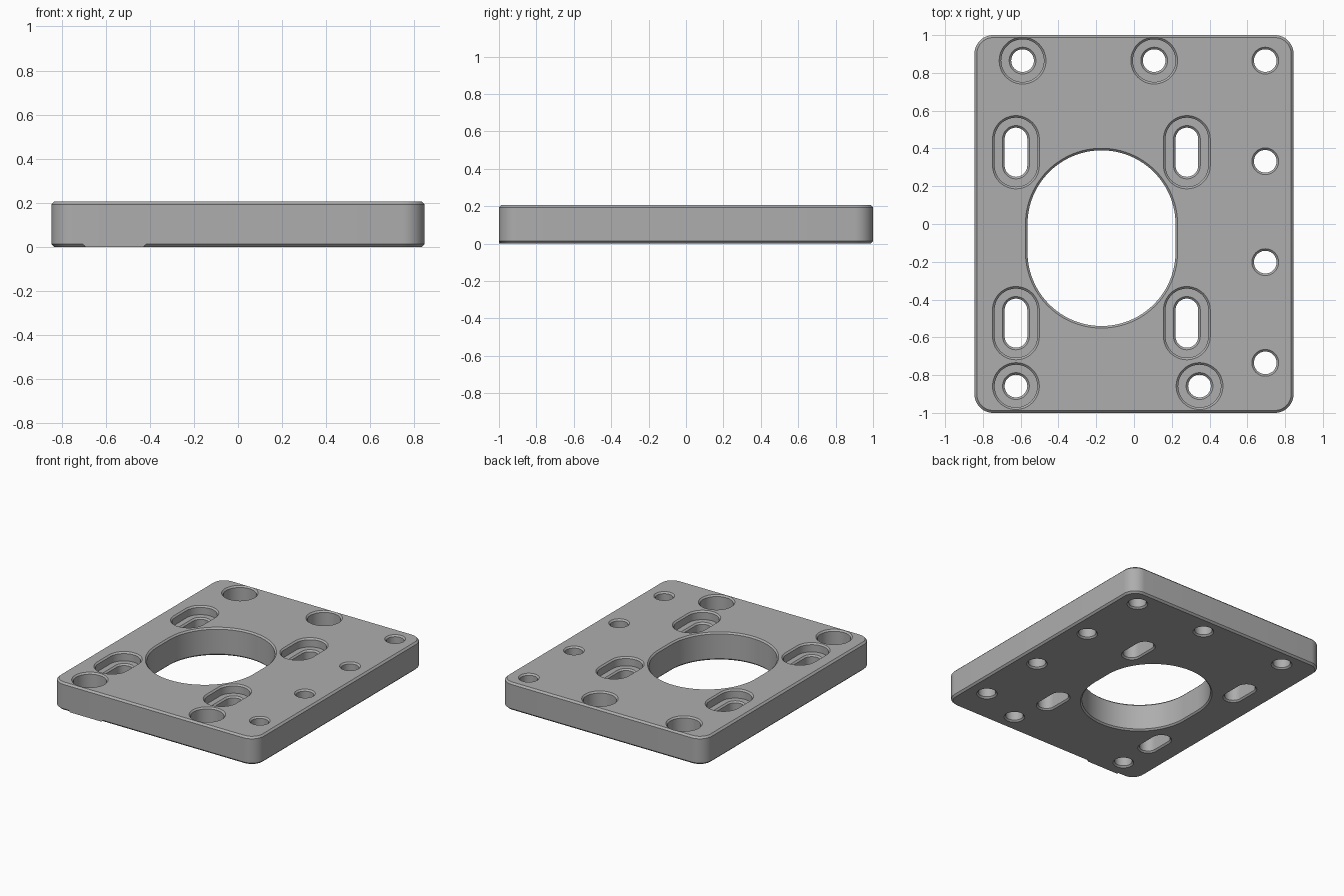
import bpy, bmesh, math

cube = bpy.data.objects.get("Cube")
if cube:
    bpy.data.objects.remove(cube, do_unlink=True)

HALF_X, HALF_Y, TOP = 0.845, 1.0, 0.207
CHAMFER = 0.013
OVER = 0.05     # how far cutters reach past the plate

metal = bpy.data.materials.new("grey metal")
metal.use_nodes = True
grey = (0.42, 0.42, 0.42, 1)
metal.diffuse_color = grey
metal.node_tree.nodes["Principled BSDF"].inputs["Base Color"].default_value = grey


def outline(radius, hx, hy, steps):
    """Rounded rectangle: four corner arcs around a core of half size hx, hy."""
    pts = []
    for q, (sx, sy) in enumerate(((1, 1), (-1, 1), (-1, -1), (1, -1))):
        for i in range(steps + 1):
            a = math.pi / 2 * (q + i / steps)
            pts.append((sx * hx + radius * math.cos(a), sy * hy + radius * math.sin(a)))
    return pts


def loft(name, x, y, profile, hx=0, hy=0, steps=12):
    """Stack rounded outlines (radius, height) into a closed solid."""
    bm = bmesh.new()
    rings = [[bm.verts.new((x + px, y + py, z)) for px, py in outline(r, hx, hy, steps)]
             for r, z in profile]
    for low, high in zip(rings, rings[1:]):
        for i in range(len(low)):
            j = (i + 1) % len(low)
            bm.faces.new((low[i], low[j], high[j], high[i]))
    bm.faces.new(rings[0][::-1])
    bm.faces.new(rings[-1])
    bmesh.ops.remove_doubles(bm, verts=bm.verts, dist=1e-5)
    bmesh.ops.recalc_face_normals(bm, faces=bm.faces)
    mesh = bpy.data.meshes.new(name)
    bm.to_mesh(mesh)
    bm.free()
    obj = bpy.data.objects.new(name, mesh)
    bpy.context.collection.objects.link(obj)
    mesh.materials.append(metal)
    return obj


def hole_profile(r, c, bore=None, depth=0):
    """Through hole chamfered at both ends, with an optional wider counterbore."""
    p = [(r + c + OVER, -OVER), (r, c)]
    floor = TOP - depth
    p += [(r, floor - c), (r + c, floor)]
    if bore:
        p += [(bore, floor), (bore, TOP - c)]
        r = bore
    return p + [(r + c + OVER, TOP + OVER)]


# Plate with rounded corners and chamfered rims
R = 0.1
plate = loft("mounting_plate", 0, 0,
             [(R - CHAMFER, 0), (R, CHAMFER), (R, TOP - CHAMFER), (R - CHAMFER, TOP)],
             HALF_X - R, HALF_Y - R)

# Unchamfered stretch of the lower front rim
bm = bmesh.new()
bm.from_mesh(plate.data)
left, right, y = -0.69, -0.43, -HALF_Y
ends = [[bm.verts.new(p) for p in ((x, y, 0), (x + s, y, CHAMFER), (x, y + CHAMFER, 0))]
        for x, s in ((left, -CHAMFER), (right, CHAMFER))]
a, b = ends
wedge = [bm.faces.new(f) for f in (a, b[::-1], (a[0], b[0], b[1], a[1]),
                                   (a[1], b[1], b[2], a[2]), (a[2], b[2], b[0], a[0]))]
bmesh.ops.recalc_face_normals(bm, faces=wedge)
rim = bmesh.new()
rim_mesh = bpy.data.meshes.new("front_rim_land")
copies = {v: rim.verts.new(v.co) for v in a + b}
for f in wedge:
    rim.faces.new([copies[v] for v in f.verts])
rim.to_mesh(rim_mesh)
rim.free()
bm.free()
rim_mesh.materials.append(metal)
bpy.context.collection.objects.link(bpy.data.objects.new("front_rim_land", rim_mesh))

# Cutters: central opening, counterbored slots and holes, plain holes
cutters = [loft("opening_cutter", -0.172, -0.075, hole_profile(0.392, 0.011), hy=0.073, steps=24)]
for x in (-0.625, 0.28):
    for y in (0.38, -0.525):
        cutters.append(loft("slot_cutter", x, y, hole_profile(0.06, 0.011, 0.113, 0.065), hy=0.07))
for x, y in ((-0.59, 0.865), (0.107, 0.865), (-0.625, -0.858), (0.347, -0.858)):
    cutters.append(loft("bore_cutter", x, y, hole_profile(0.06, 0.011, 0.113, 0.12)))
for y in (0.865, 0.332, -0.202, -0.735):
    cutters.append(loft("hole_cutter", 0.695, y, hole_profile(0.06, 0.011)))

# Cut each opening, then drop its cutter
bpy.ops.object.select_all(action="DESELECT")
bpy.context.view_layer.objects.active = plate
plate.select_set(True)
for cutter in cutters:
    mod = plate.modifiers.new("cut", "BOOLEAN")
    mod.operation = "DIFFERENCE"
    mod.solver = "EXACT"
    mod.object = cutter
    bpy.ops.object.modifier_apply(modifier=mod.name)
    bpy.data.objects.remove(cutter, do_unlink=True)

bpy.ops.object.shade_smooth_by_angle(angle=math.radians(30))
